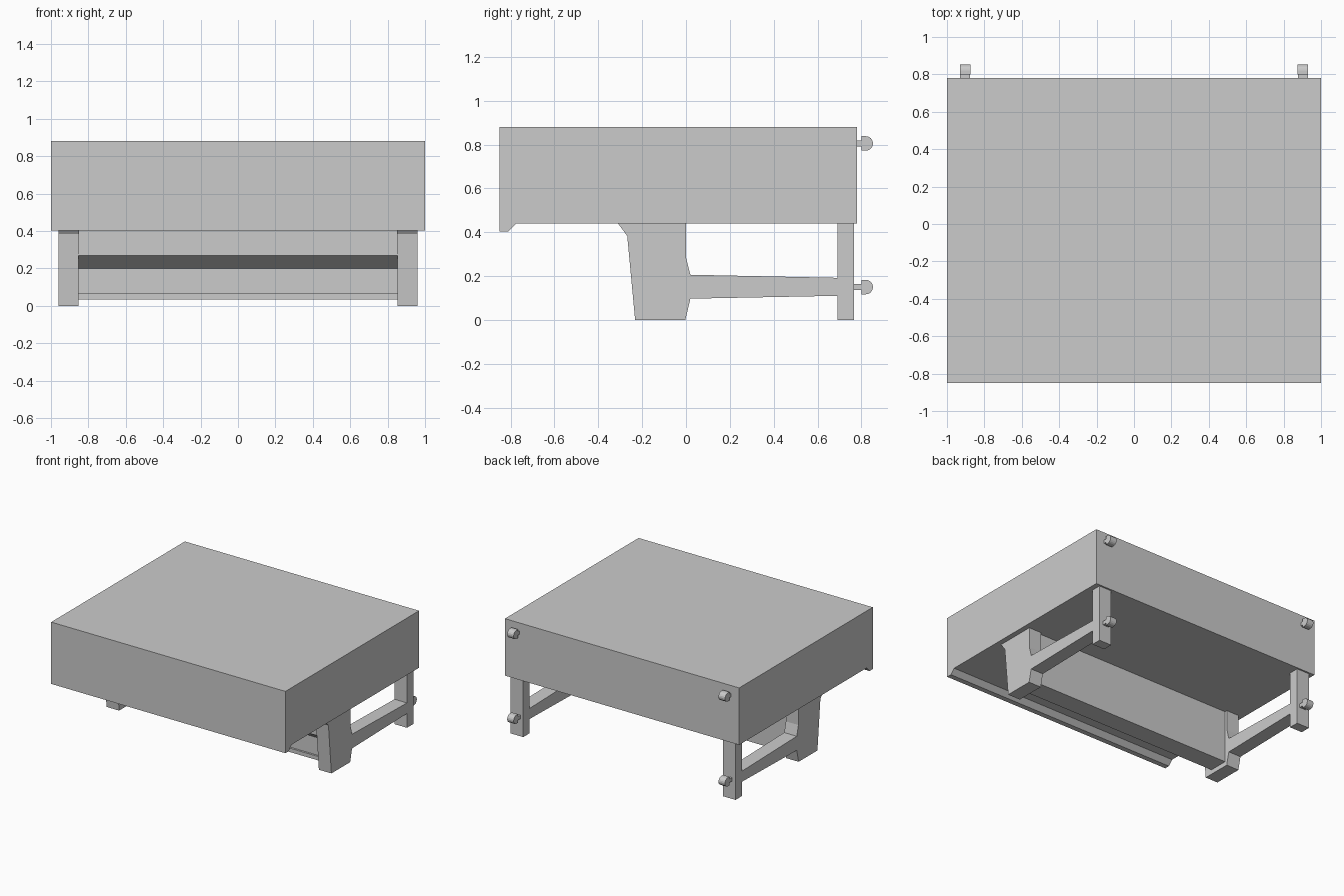
import bpy, bmesh, math

if "Cube" in bpy.data.objects:
    bpy.data.objects.remove(bpy.data.objects["Cube"])


def extrude_x(name, profile, x0, x1):
    """Extrude a closed (y, z) profile from x0 to x1."""
    bm = bmesh.new()
    face = bm.faces.new([bm.verts.new((x0, y, z)) for y, z in profile])
    res = bmesh.ops.extrude_face_region(bm, geom=[face])
    moved = [v for v in res["geom"] if isinstance(v, bmesh.types.BMVert)]
    bmesh.ops.translate(bm, verts=moved, vec=(x1 - x0, 0, 0))
    bmesh.ops.recalc_face_normals(bm, faces=bm.faces)
    mesh = bpy.data.meshes.new(name)
    bm.to_mesh(mesh)
    bm.free()
    obj = bpy.data.objects.new(name, mesh)
    bpy.context.collection.objects.link(obj)
    return obj


def extrude_pair(name, profile, x0, x1):
    """Same part on the right and mirrored to the left."""
    obj = extrude_x(name, profile, x0, x1)
    mirror = obj.modifiers.new("mirror", "MIRROR")
    mirror.use_axis[0] = True
    mirror.use_mirror_merge = False
    return obj


# Main case with the small overhanging lip along its front edge
extrude_x("case", [(-0.85, 0.88), (-0.85, 0.403), (-0.81, 0.403),
                   (-0.775, 0.44), (0.78, 0.44), (0.78, 0.88)], -1, 1)

# Stepped bed between the side frames: slip, flat bed, sloped board, shelf
extrude_x("bed", [(-0.02, 0.44), (-0.02, 0.035), (-0.17, 0.035),
                  (-0.17, 0.065), (-0.155, 0.065), (-0.155, 0.20),
                  (-0.25, 0.27), (-0.25, 0.44)], -0.853, 0.853)

# Side frames: arm, stretcher and rear leg in one outline
extrude_pair("side_frame", [(-0.31, 0.44), (-0.268, 0.383), (-0.232, 0.0),
                            (-0.003, 0.0), (0.02, 0.097), (0.69, 0.11),
                            (0.69, 0.0), (0.767, 0.0), (0.767, 0.44),
                            (0.69, 0.44), (0.69, 0.192), (0.02, 0.206),
                            (0.0, 0.285), (0.0, 0.44)], 0.853, 0.96)

# Casters on the back: stem plus a wheel with a rounded outer end
for label, z, start in (("lower", 0.15, 0.765), ("upper", 0.805, 0.775)):
    r = 0.033
    arc = [(0.82 + r * math.cos(a), z + r * math.sin(a))
           for a in (math.pi * (i / 8 - 0.5) for i in range(9))]
    extrude_pair(label + "_caster_wheel",
                 [(0.80, z - r)] + arc + [(0.80, z + r)], 0.875, 0.93)
    extrude_pair(label + "_caster_stem",
                 [(start, z - 0.014), (0.805, z - 0.014),
                  (0.805, z + 0.014), (start, z + 0.014)], 0.876, 0.929)
